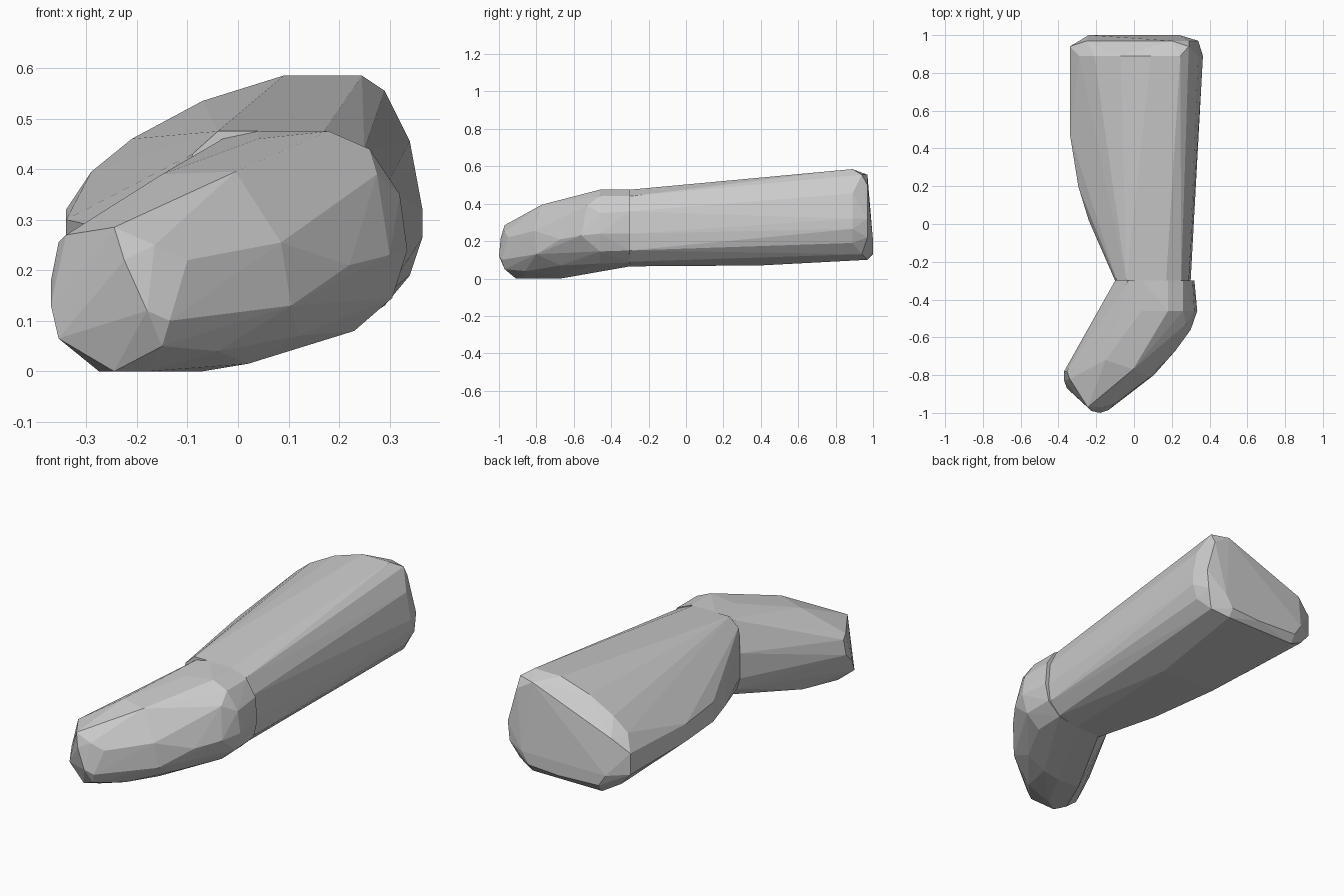
import bpy, bmesh


def hull_part(name, stations, points=()):
    """Faceted solid: convex hull of cross-sections {y: [(x, z), ...]} and loose points."""
    bm = bmesh.new()
    for y, profile in stations.items():
        for x, z in profile:
            bm.verts.new((x, y, z))
    for p in points:
        bm.verts.new(p)
    res = bmesh.ops.convex_hull(bm, input=bm.verts[:])
    junk = {v for v in res["geom_interior"] + res["geom_unused"]
            if isinstance(v, bmesh.types.BMVert)}
    bmesh.ops.delete(bm, geom=list(junk), context='VERTS')
    bmesh.ops.dissolve_limit(bm, angle_limit=0.03, verts=bm.verts[:], edges=bm.edges[:])
    bmesh.ops.recalc_face_normals(bm, faces=bm.faces[:])
    mesh = bpy.data.meshes.new(name)
    bm.to_mesh(mesh)
    bm.free()
    obj = bpy.data.objects.new(name, mesh)
    bpy.context.collection.objects.link(obj)
    return obj


# Upper limb: joint end, bulging left side, wide rounded far end
upper_stations = {
    -0.30: [(-0.10, 0.18), (-0.10, 0.38), (-0.09, 0.43), (-0.04, 0.475), (0.17, 0.475),
            (0.25, 0.44), (0.29, 0.36), (0.30, 0.24), (0.29, 0.15), (0.23, 0.09),
            (0.12, 0.065), (-0.03, 0.065), (-0.08, 0.11)],
    0.02: [(-0.24, 0.19), (-0.24, 0.27), (-0.12, 0.07)],
    0.20: [(-0.295, 0.19), (-0.295, 0.29)],
    0.40: [(-0.17, 0.07), (0.14, 0.07)],
    0.48: [(-0.34, 0.21), (-0.34, 0.30)],
    0.89: [(0.09, 0.585), (0.245, 0.585), (-0.07, 0.535), (-0.21, 0.46), (-0.29, 0.395),
           (0.34, 0.455), (0.365, 0.32), (0.365, 0.265), (0.34, 0.19)],
    0.94: [(-0.34, 0.32), (-0.34, 0.21), (-0.29, 0.15), (0.29, 0.555), (0.29, 0.13)],
    0.97: [(0.20, 0.555), (0.29, 0.50), (0.34, 0.32), (0.33, 0.22), (-0.20, 0.10),
           (0.20, 0.10), (-0.25, 0.385)],
    1.00: [(-0.24, 0.20), (-0.20, 0.14), (0.03, 0.13), (0.20, 0.14), (0.24, 0.20)],
}
hull_part("upper_limb", upper_stations)

# Lower limb: angled stub with a blunt tip
lower_stations = {
    -0.30: [(-0.10, 0.17), (-0.10, 0.30), (-0.03, 0.46), (0.04, 0.475), (0.18, 0.475),
            (0.26, 0.44), (0.31, 0.36), (0.32, 0.24), (0.30, 0.15), (0.23, 0.085),
            (0.10, 0.065), (-0.02, 0.065), (-0.08, 0.11)],
    -0.46: [(0.04, 0.46), (0.18, 0.475), (0.26, 0.44), (0.32, 0.35), (0.335, 0.24),
            (0.305, 0.145), (0.23, 0.08)],
    -0.67: [(-0.20, 0.0), (-0.07, 0.0), (0.02, 0.015), (0.12, 0.07), (0.22, 0.21)],
}
body_points = [
    (0.30, -0.56, 0.23), (0.275, -0.53, 0.39), (0.22, -0.63, 0.30), (0.07, -0.76, 0.32),
    (-0.005, -0.77, 0.395), (-0.15, -0.72, 0.39), (0.085, -0.81, 0.255),
    (0.105, -0.80, 0.13), (-0.055, -0.92, 0.13), (-0.10, -0.95, 0.22), (-0.04, -0.86, 0.04),
]
tip_points = [
    (-0.34, -0.82, 0.27), (-0.355, -0.78, 0.255), (-0.37, -0.78, 0.18), (-0.37, -0.83, 0.13),
    (-0.355, -0.87, 0.065), (-0.275, -0.85, 0.0), (-0.245, -0.91, 0.0), (-0.18, -0.87, 0.0),
    (-0.15, -0.97, 0.05), (-0.18, -1.0, 0.12), (-0.135, -0.985, 0.10),
    (-0.225, -0.99, 0.22), (-0.245, -0.97, 0.285), (-0.165, -0.97, 0.25),
]
hull_part("lower_limb", lower_stations, body_points + tip_points)
